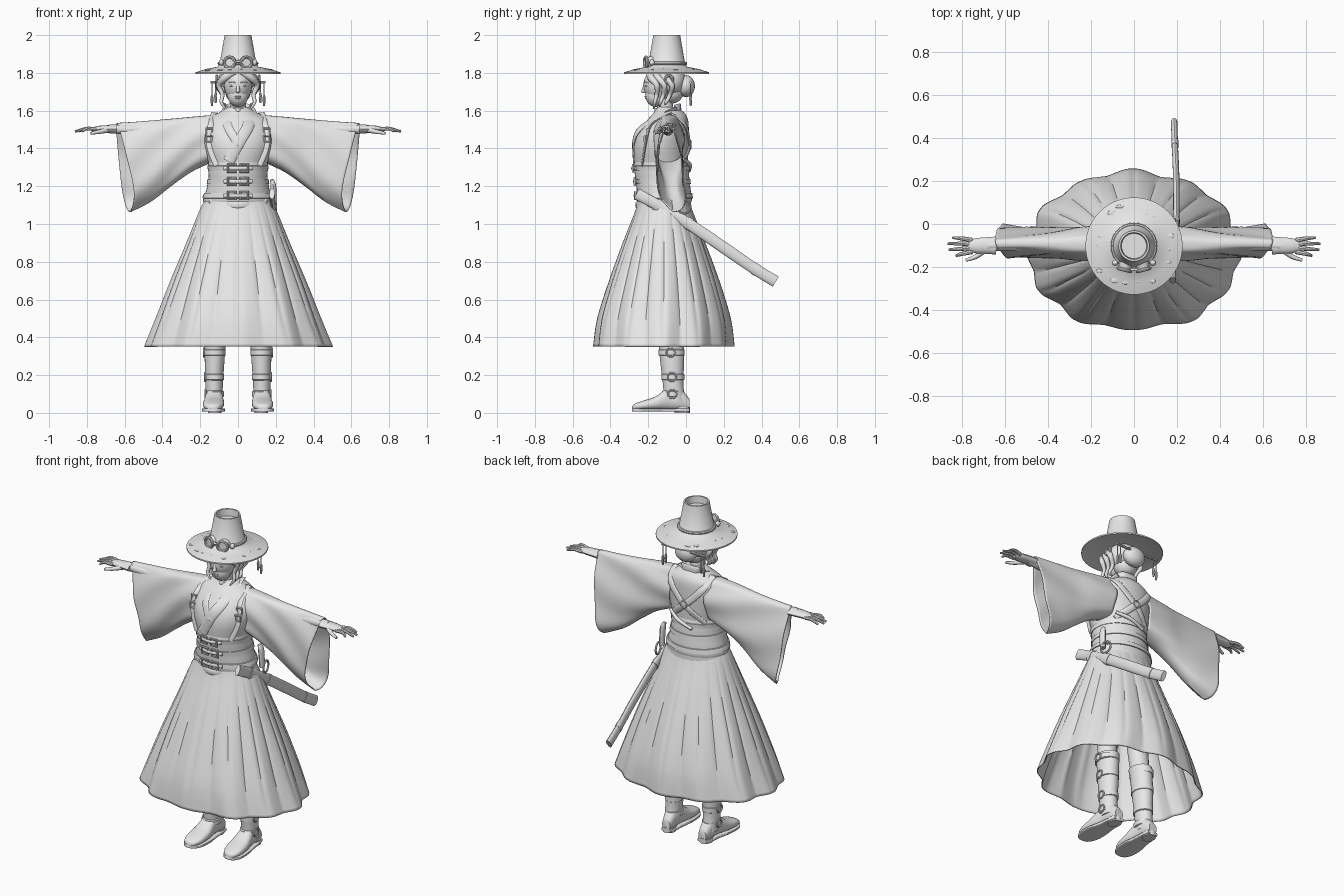
import bpy, bmesh, math, random
from math import sin, cos, pi, sqrt
from mathutils import Vector

cube = bpy.data.objects.get("Cube")
if cube:
    bpy.data.objects.remove(cube, do_unlink=True)

GREY = bpy.data.materials.new("plain grey")
GREY.use_nodes = True
GREY.diffuse_color = (0.8, 0.8, 0.8, 1)
GREY.node_tree.nodes["Principled BSDF"].inputs["Base Color"].default_value = (0.8, 0.8, 0.8, 1)
parts = []
random.seed(4)


def finish(name, bm, thick=0):
    bmesh.ops.recalc_face_normals(bm, faces=bm.faces)
    me = bpy.data.meshes.new(name)
    bm.to_mesh(me)
    bm.free()
    ob = bpy.data.objects.new(name, me)
    bpy.context.collection.objects.link(ob)
    me.materials.append(GREY)
    if thick:
        mod = ob.modifiers.new("cloth thickness", "SOLIDIFY")
        mod.thickness = thick
    parts.append(ob)


def spline(keys, n=6):
    """Smooth curve through tuples of any length."""
    out = []
    for i in range(len(keys) - 1):
        a, b, c, d = (keys[max(0, min(len(keys) - 1, i + k))] for k in (-1, 0, 1, 2))
        for j in range(n):
            t = j / n
            out.append(tuple(q + t / 2 * (r - p + t * (2*p - 5*q + 4*r - s + t * (3*(q - r) + s - p)))
                             for p, q, r, s in zip(a, b, c, d)))
    return out + [tuple(keys[-1])]


def loft(name, rings, caps=True, thick=0):
    bm = bmesh.new()
    vs = [[bm.verts.new(p) for p in ring] for ring in rings]
    n = len(vs[0])
    for a, b in zip(vs, vs[1:]):
        for i in range(n):
            bm.faces.new((a[i], a[(i + 1) % n], b[(i + 1) % n], b[i]))
    if caps:
        bm.faces.new(vs[0])
        bm.faces.new(vs[-1])
    finish(name, bm, thick)


def oval(z, rx, cy, ry, n=40, cx=0):
    return [(cx + rx * cos(2*pi*i/n), cy + ry * sin(2*pi*i/n), z) for i in range(n)]


def power(v, e):
    return math.copysign(abs(v) ** e, v)


def tube(name, keys, flat=1, up=(0, 0, 1), sides=12, steps=6):
    """Tapered tube along (x, y, z, radius); flat widens it sideways to up."""
    pts = spline(keys, steps)
    rings = []
    for i, p in enumerate(pts):
        t = (Vector(pts[min(i + 1, len(pts) - 1)][:3]) - Vector(pts[max(i - 1, 0)][:3])).normalized()
        side = t.cross(Vector(up)).normalized()
        nrm = side.cross(t)
        rings.append([Vector(p[:3]) + p[3] * (side * flat * cos(2*pi*k/sides) + nrm * sin(2*pi*k/sides))
                      for k in range(sides)])
    loft(name, rings)


def ball(name, loc, size):
    bm = bmesh.new()
    bmesh.ops.create_uvsphere(bm, u_segments=28, v_segments=18, radius=1)
    bmesh.ops.scale(bm, vec=size, verts=bm.verts)
    bmesh.ops.translate(bm, vec=loc, verts=bm.verts)
    finish(name, bm)


def ring(name, loc, major, minor, rot=(0, 0, 0), seg=32):
    bpy.ops.mesh.primitive_torus_add(location=loc, rotation=rot, major_radius=major, minor_radius=minor,
                                     major_segments=seg, minor_segments=8)
    ob = bpy.context.object
    ob.name = name
    ob.data.materials.append(GREY)
    parts.append(ob)


# Torso: height, half width, centre y, half depth
body = spline([(1.08, .188, -.115, .143), (1.14, .178, -.116, .142), (1.2, .158, -.12, .137), (1.29, .15, -.13, .14),
               (1.4, .178, -.132, .145), (1.48, .187, -.12, .135), (1.55, .165, -.097, .108), (1.59, .1, -.09, .08),
               (1.62, .05, -.1, .05)])
loft("jacket_body", [oval(*k) for k in body])


def at(z):
    for a, b in zip(body, body[1:]):
        if z <= b[0]:
            f = max(0, (z - a[0]) / (b[0] - a[0]))
            return [p + f * (q - p) for p, q in zip(a, b)]
    return body[-1]


def skin(x, z, side=-1, off=.004, r=.006):
    """Point on the torso front (side -1) or back (side 1)."""
    _, rx, cy, ry = at(z)
    return (x, cy + side * (ry * sqrt(max(.05, 1 - (x / rx) ** 2)) + off), z, r)


def wrap(name, low, high, off):
    """Band of cloth or leather that follows the torso."""
    rows = []
    for f, o in ((0, 0), (.06, off), (.35, off), (.65, off), (.94, off), (1, 0)):
        _, rx, cy, ry = at(low + f * (high - low))
        rows.append(oval(low + f * (high - low), rx + o, cy, ry + o))
    loft(name, rows, caps=False)


# Corset with buckled belts
wrap("corset", 1.115, 1.325, .005)
for i, z in enumerate((1.295, 1.225, 1.15)):
    wrap(f"corset_belt_{i}", z - .015, z + .015, .01)
    for s in (-1, 1):
        x, y, zz, _ = skin(s * .033, z, off=.014)
        ring(f"buckle_{i}_{s}", (x, y, zz), .028, .006, (pi / 2, pi / 4, 0), seg=4)
    tube(f"buckle_tongue_{i}", [skin(x, z, off=.014) for x in (-.075, 0, .075)], 1.6, (0, 1, 0))
tube("corset_point", [skin(-.15, 1.125), skin(0, 1.1), skin(.15, 1.125)], 3, (0, 1, 0))

# Pleated skirt, squarer at the front, pleats sharpest at mid height
skirt = []
for z, rx, cy, ry in spline([(1.15, .16, -.118, .132), (1.08, .2, -.117, .148), (.9, .272, -.117, .217),
                             (.7, .354, -.117, .288), (.5, .43, -.119, .347), (.352, .488, -.121, .366)]):
    v = (1.15 - z) / .8
    row = []
    for i in range(240):
        a = 2 * pi * i / 240
        pleat = (1 - abs(sin(12 * a))) ** 2 - .3
        fold = 1 + v * (.026 * cos(12 * a) + .012 * cos(7 * a + 1)) - .09 * v * (1.05 - v) * pleat
        x, y = (cos(a), sin(a)) if sin(a) > 0 else (power(cos(a), .9), power(sin(a), .95))
        row.append((rx * fold * x, cy + ry * fold * y, z))
    skirt.append(row)
loft("skirt", skirt, caps=False, thick=.006)

# Collar: crossed lapels and a neck band
for s, n, low, r in ((1, "left", 1.33, .008), (-1, "right", 1.42, .006)):
    tube(f"{n}_lapel", [(s * .06, -.05, 1.605, r), (s * .068, -.14, 1.575, r), skin(s * .05, 1.51, off=.006, r=r),
                        skin(s * .012, 1.445, off=.006, r=r), skin(s * (low - 1.43) * .5, low, off=.006, r=r)],
         3.8, (0, 1, 0))
tube("collar_back", [(-.06, -.06, 1.605, .007), (-.035, -.035, 1.61, .007), (.035, -.035, 1.61, .007),
                     (.06, -.06, 1.605, .007)], 4, (0, 1, 0))
tube("neck", [(0, -.1, 1.55, .05), (0, -.11, 1.61, .043), (0, -.12, 1.68, .045)], up=(0, 1, 0))
ring("choker", (0, -.107, 1.607), .045, .008)
ball("choker_gem", (0, -.158, 1.6), (.013, .009, .014))

# Harness straps: over the shoulders, crossed behind
for s, n in ((1, "left"), (-1, "right")):
    tube(f"{n}_front_strap", [(s * .125, -.08, 1.585, .006), skin(s * .14, 1.53), skin(s * .155, 1.46),
                              skin(s * .14, 1.38), skin(s * .11, 1.31)], 3, (0, 1, 0))
    tube(f"{n}_back_strap", [(s * .125, -.08, 1.585, .007), skin(s * .11, 1.53, 1, r=.007), skin(s * .04, 1.45, 1, r=.007),
                             skin(-s * .03, 1.39, 1, r=.007), skin(-s * .11, 1.31, 1, r=.007)], 2.8, (0, 1, 0))
    for z in (1.49, 1.45):
        x, y, zz, _ = skin(s * .152, z, off=.01)
        ring(f"{n}_strap_buckle_{z}", (x, y, zz), .022, .006, (pi / 2, pi / 4, 0), seg=4)
ring("back_ring", skin(0, 1.42, 1, .01)[:3], .02, .005, (pi / 2, 0, 0))
tube("back_rod", [skin(.115, 1.345, 1, .014, .009), skin(.04, 1.315, 1, .014, .011), skin(-.05, 1.28, 1, .014, .009)])

# Wide sleeves, arms and hands: top x, z; bottom x, z; half thickness high and low
cuts = spline([(.1, 1.58, .13, 1.33, .075, .09), (.25, 1.567, .25, 1.275, .068, .085), (.38, 1.555, .36, 1.2, .052, .078),
               (.52, 1.543, .47, 1.118, .046, .088), (.645, 1.535, .58, 1.063, .042, .1)])
for s, n in ((1, "left"), (-1, "right")):
    rings = []
    for j, (xt, zt, xb, zb, wt, wb) in enumerate(cuts):
        u = j / (len(cuts) - 1)
        row = []
        for i in range(48):
            a = 2 * pi * i / 48
            t = (1 - cos(a)) / 2
            across = power(sin(a), .65)
            crease = .006 * sin(5 * a + j * .35)
            row.append((s * (xt + t * (xb - xt) + u * (.3 + .7 * t) * .036 * (across - .35)),
                        -.092 + .022 * t * t * u + (wt + (wb - wt) * t + crease) * across,
                        zt + t * (zb - zt) + .085 * u * t * t * max(0, -across)))
        rings.append(row)
    loft(f"{n}_sleeve", rings, caps=False, thick=.006)
    tube(f"{n}_forearm", [(s * .4, -.095, 1.495, .028), (s * .55, -.098, 1.5, .028), (s * .68, -.1, 1.503, .023)])
    tube(f"{n}_palm", [(s * .64, -.1, 1.503, .022), (s * .69, -.1, 1.503, .02), (s * .73, -.101, 1.502, .0185),
                       (s * .76, -.102, 1.5, .014), (s * .775, -.102, 1.497, .01)], 1.9)
    for i in range(4):
        u = i - 1.5
        reach = .865 - .014 * abs(u - .2) ** 2
        tube(f"{n}_finger_{i}", [(s * .75, -.102 + u * .018, 1.5, .011), (s * .8, -.103 + u * .024, 1.505, .0095),
                                 (s * reach, -.105 + u * .028, 1.49, .006)], sides=8)
    tube(f"{n}_thumb", [(s * .69, -.12, 1.497, .014), (s * .735, -.152, 1.488, .011), (s * .78, -.168, 1.48, .007)])

# Head: jaw, face details, hair, bun
ball("head", (0, -.135, 1.735), (.074, .09, .095))
ball("jaw", (0, -.16, 1.68), (.055, .055, .06))
ball("nose", (0, -.224, 1.704), (.012, .014, .01))
tube("nose_bridge", [(0, -.212, 1.745, .008), (0, -.225, 1.71, .01)], 1, (0, 1, 0))
ball("upper_lip", (0, -.211, 1.675), (.018, .008, .004))
ball("lower_lip", (0, -.209, 1.666), (.015, .009, .005))
ball("hair_cap", (0, -.085, 1.755), (.1, .085, .085))
ball("hair_nape", (0, -.075, 1.7), (.068, .062, .062))
ball("hair_bun", (0, 0, 1.73), (.068, .047, .058))
for s, n in ((1, "left"), (-1, "right")):
    ball(f"{n}_eye", (s * .031, -.21, 1.731), (.014, .008, .005))
    tube(f"{n}_brow", [(s * .014, -.222, 1.748, .003), (s * .033, -.216, 1.752, .003), (s * .053, -.2, 1.747, .002)])
    ball(f"{n}_ear", (s * .08, -.115, 1.71), (.013, .018, .027))
    ring(f"{n}_ear_ornament", (s * .112, -.09, 1.765), .02, .007, (0, pi / 2, 0))
    for k in range(3):
        tube(f"{n}_hair_lock_{k}", [(s * .01, -.195 + k * .025, 1.81, .018),
                                    (s * (.068 + k * .008), -.185 + k * .035, 1.775, .02),
                                    (s * (.1 + k * .004), -.155 + k * .04, 1.735, .015),
                                    (s * .083, -.155 + k * .035, 1.685, .011), (s * .088, -.165 + k * .03, 1.645, .009),
                                    (s * .066, -.17 + k * .03, 1.61 + k * .012, .004)], 1, (0, 1, 0))
    # Hanging hair pin ornaments
    for x, low in ((.118, 1.66), (.138, 1.645)):
        tube(f"{n}_pin_chain_{x}", [(s * x, .025, 1.745, .003), (s * x, .025, low + .035, .003)], up=(0, 1, 0), sides=6)
        tube(f"{n}_pin_tassel_{x}", [(s * x, .025, low + .04, .003), (s * x, .025, low + .02, .008),
                                     (s * x, .025, low - .02, .005)], up=(0, 1, 0), sides=8)
tube("hair_pin", [(-.145, .025, 1.75, .007), (.145, .025, 1.75, .007)], sides=8)

# Hat with open crown, band, goggles and worn patches on the brim
hat = [(.01, 1.96), (.058, 1.96), (.062, 2), (.071, 2), (.098, 1.845), (.11, 1.832), (.17, 1.82), (.225, 1.803),
       (.225, 1.795), (.17, 1.808), (.1, 1.815), (.01, 1.815)]
loft("hat", [oval(z, r, -.102, r, 64) for r, z in hat])
ring("hat_band", (0, -.102, 1.85), .099, .009)
for k in range(14):
    a, r = 2 * pi * k / 14 + random.uniform(-.2, .2), random.uniform(.15, .205)
    ball(f"brim_patch_{k}", (r * cos(a), -.102 + r * sin(a), 1.845 - r * .165),
         (random.uniform(.008, .022), random.uniform(.006, .014), .004))
for s, n in ((1, "left"), (-1, "right")):
    ring(f"{n}_goggle_rim", (s * .045, -.213, 1.855), .029, .008, (pi / 2, 0, s * .25))
    tube(f"{n}_goggle_cup", [(s * .037, -.18, 1.855, .034), (s * .045, -.213, 1.855, .027)], sides=24)
    ball(f"{n}_goggle_hinge", (s * .088, -.18, 1.855), (.014, .014, .016))
tube("goggle_bridge", [(-.02, -.212, 1.86, .007), (.02, -.212, 1.86, .007)])

# Legs and buckled boots
sole_line = spline([(.018, .026, .075), (-.03, .038, .13), (-.09, .043, .135), (-.16, .055, .088), (-.23, .054, .064),
                    (-.272, .036, .048), (-.285, .014, .034)], 4)


def foot(name, s, low, top, grow, e):
    rings = []
    for y, w, h in sole_line:
        h = top or h
        angles = [2 * pi * (i + .5) / 20 for i in range(20)]
        rings.append([(s * (.122 - y * .04) + (w + grow) * power(cos(a), e), y,
                       (low + h) / 2 + (h - low) / 2 * power(sin(a), e)) for a in angles])
    loft(name, rings)


for s, n in ((1, "left"), (-1, "right")):
    foot(f"{n}_shoe", s, .016, None, 0, .8)
    foot(f"{n}_sole", s, .006, .024, .005, .3)
    loft(f"{n}_heel", [oval(z, .036, -.02, .042, 24, s * .123) for z in (0, .03)])
    loft(f"{n}_boot_shaft", [oval(z, rx, cy, ry, 28, s * x) for z, rx, cy, ry, x in spline(
        [(.06, .044, -.058, .058, .126), (.15, .046, -.068, .054, .126), (.27, .052, -.073, .063, .124),
         (.4, .057, -.08, .069, .12), (.46, .06, -.085, .072, .117)])])
    tube(f"{n}_leg", [(s * .117, -.085, .44, .054), (s * .11, -.1, .6, .06), (s * .09, -.115, 1.1, .085)], up=(0, 1, 0))
    for z, rx, cy, ry in ((.1, .046, -.068, .056), (.19, .048, -.07, .058), (.32, .055, -.076, .066), (.43, .059, -.083, .071)):
        loft(f"{n}_boot_strap_{z}", [oval(z + dz, rx + o, cy, ry + o, 28, s * .124)
                                     for dz, o in ((-.018, -.004), (-.014, .003), (.014, .003), (.018, -.004))])
        ring(f"{n}_boot_buckle_{z}", (s * (.126 + rx), cy - .005, z), .022, .005, (0, pi / 2, 0), seg=24)

# Sheathed sword at the left hip, with fittings, cord and a small pouch
blade = [(.18, -.262, 1.16, .031), (.184, -.16, 1.105, .029), (.195, 0, 1.01, .03), (.196, .2, .875, .031),
         (.19, .36, .765, .03), (.186, .475, .695, .031)]
tube("sword_scabbard", blade, .48, sides=16)
for i, (a, r) in enumerate(((1, .034), (2, .033), (4, .032))):
    x, y, z, _ = blade[a]
    tube(f"sword_fitting_{i}", [(x, y, z, r), (x, y + .022, z - .014, r)], .53, sides=16)
ring("sword_cord_loop", (.194, -.01, 1.09), .034, .006, (0, pi / 2, .2))
tube("hip_pouch", [(.178, -.05, 1.235, .009), (.187, -.045, 1.2, .015), (.19, -.04, 1.1, .014)], 1.4, (1, 0, 0))

# Smooth shading with sharp edges kept
bpy.ops.object.select_all(action="DESELECT")
for ob in parts:
    ob.select_set(True)
bpy.context.view_layer.objects.active = parts[0]
bpy.ops.object.shade_smooth_by_angle(angle=math.radians(40))
